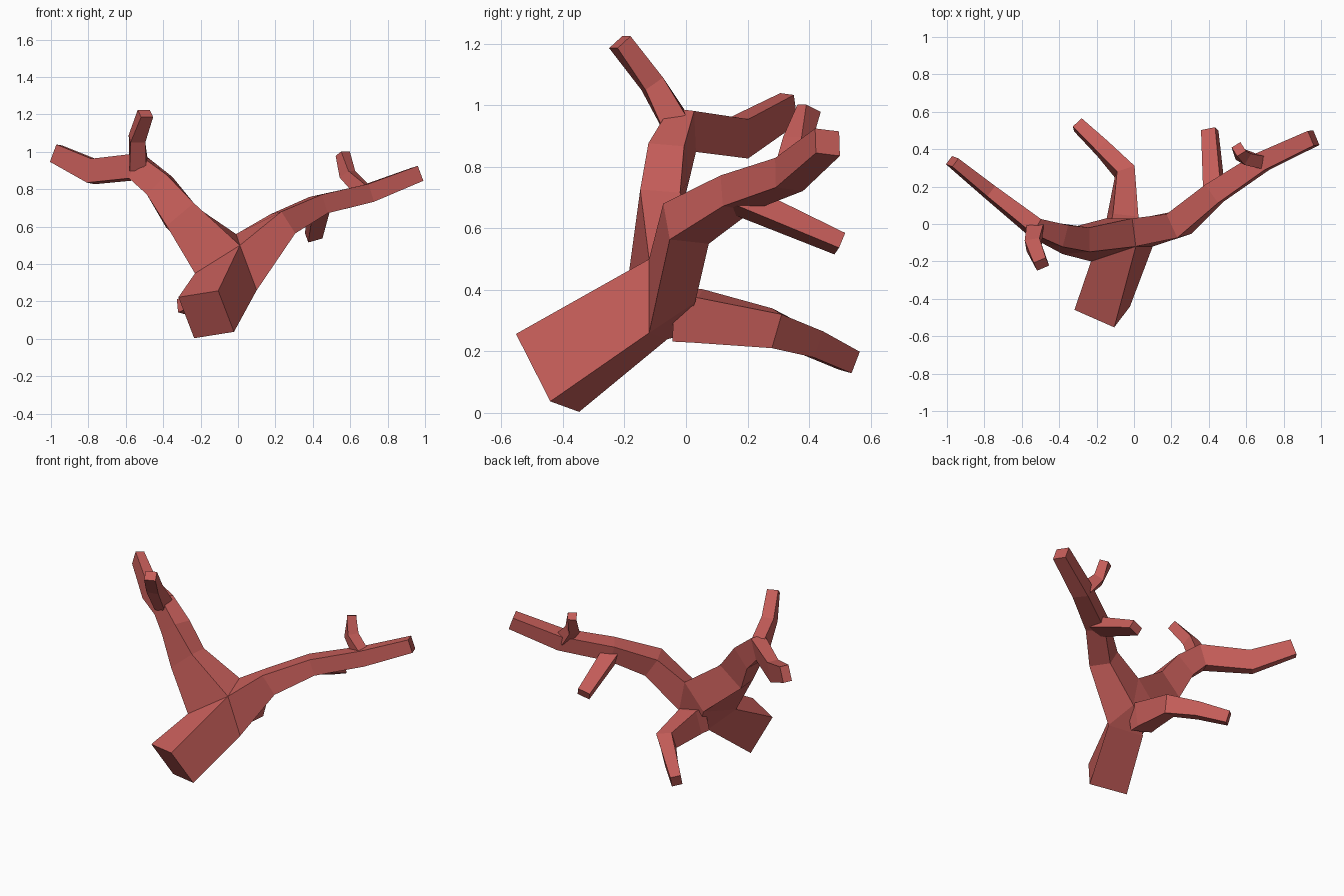
import bpy, bmesh
from mathutils import Vector
from math import sin, cos

if "Cube" in bpy.data.objects:
    bpy.data.objects.remove(bpy.data.objects["Cube"])

bark = bpy.data.materials.new("red_bark")
bark.diffuse_color = (0.56, 0.11, 0.10, 1)
bark.use_nodes = True
bark.node_tree.nodes["Principled BSDF"].inputs["Base Color"].default_value = bark.diffuse_color


def center(ring):
    return sum((v.co for v in ring), Vector()) / len(ring)


def section(c, t, w, h, roll):
    """Four corners of a rectangle across direction t."""
    s = t.cross(Vector((0, 0, 1))).normalized()
    u = s.cross(t).normalized()
    s, u = s * cos(roll) + u * sin(roll), u * cos(roll) - s * sin(roll)
    return [c + s * w * a / 2 + u * h * b / 2 for a, b in ((-1, -1), (1, -1), (1, 1), (-1, 1))]


def limb(bm, start, sections, roll=0.0):
    """Grow a four-sided limb from a ring of verts; sections are (x, y, z, width, height)."""
    ring = start
    pts = [center(start)] + [Vector(s[:3]) for s in sections]
    for i, sec in enumerate(sections, 1):
        t = (pts[i] - pts[i - 1]).normalized()
        if i < len(pts) - 1:
            t += (pts[i + 1] - pts[i]).normalized()
        cs = section(pts[i], t.normalized(), sec[3], sec[4], roll)
        # line the new corners up with the previous ring
        orders = [o[k:] + o[:k] for o in (cs, cs[::-1]) for k in range(4)]
        off = pts[i] - pts[i - 1]
        best = min(orders, key=lambda o: sum((p - off - v.co).length_squared for p, v in zip(o, ring)))
        new = [bm.verts.new(p) for p in best]
        for k in range(4):
            j = (k + 1) % 4
            bm.faces.new((ring[k], ring[j], new[j], new[k]))
        ring = new
    bm.faces.new(ring)


def finish(bm, name):
    bmesh.ops.recalc_face_normals(bm, faces=bm.faces)
    me = bpy.data.meshes.new(name)
    bm.to_mesh(me)
    bm.free()
    me.materials.append(bark)
    bpy.context.collection.objects.link(bpy.data.objects.new(name, me))


def twig(name, sections, roll=0.0):
    """A closed limb that starts inside its parent."""
    bm = bmesh.new()
    a, b = Vector(sections[0][:3]), Vector(sections[1][:3])
    start = [bm.verts.new(p) for p in section(a, (b - a).normalized(), *sections[0][3:], roll)]
    bm.faces.new(start)
    limb(bm, start, sections[1:], roll)
    finish(bm, name)


# trunk and two main branches grown from the faces of a skewed box
bm = bmesh.new()
D, P, B, C, M, T, K, N = [bm.verts.new(p) for p in (
    (-0.23, -0.20, 0.35), (0.01, -0.12, 0.50), (0.10, -0.12, 0.26), (-0.12, -0.06, 0.24),
    (-0.15, 0.03, 0.40), (-0.01, 0.03, 0.56), (0.03, 0.03, 0.36), (-0.08, -0.02, 0.25))]
for f in ((M, T, K, N), (C, B, K, N), (D, C, N, M)):
    bm.faces.new(f)
limb(bm, [D, P, B, C], [(-0.17, -0.45, 0.13, 0.235, 0.26)], -0.17)
limb(bm, [D, P, T, M], [
    (-0.31, -0.09, 0.66, 0.13, 0.19), (-0.42, -0.055, 0.82, 0.12, 0.15),
    (-0.54, -0.01, 0.92, 0.09, 0.14), (-0.775, 0.175, 0.895, 0.07, 0.13),
    (-0.972, 0.335, 0.99, 0.055, 0.10)], -0.12)
limb(bm, [P, B, K, T], [
    (0.24, 0.0, 0.615, 0.14, 0.14), (0.43, 0.165, 0.715, 0.12, 0.105),
    (0.69, 0.335, 0.775, 0.10, 0.10), (0.96, 0.46, 0.88, 0.085, 0.085)], 0.12)
finish(bm, "trunk_and_main_branches")

# smaller branches
twig("rear_branch", [(-0.07, -0.03, 0.32, 0.15, 0.15), (-0.06, 0.04, 0.315, 0.14, 0.15),
                     (-0.05, 0.28, 0.275, 0.10, 0.115), (-0.17, 0.405, 0.23, 0.08, 0.09),
                     (-0.30, 0.53, 0.17, 0.065, 0.075)], -0.2)
twig("upper_left_twig", [(-0.53, -0.02, 0.92, 0.09, 0.09), (-0.54, -0.11, 1.07, 0.08, 0.07),
                         (-0.495, -0.215, 1.205, 0.07, 0.06)])
twig("drooping_right_twig", [(0.43, 0.16, 0.70, 0.10, 0.08), (0.405, 0.50, 0.55, 0.08, 0.055)], 0.3)
twig("upright_right_twig", [(0.67, 0.335, 0.79, 0.07, 0.08), (0.585, 0.36, 0.88, 0.07, 0.065),
                            (0.56, 0.40, 0.99, 0.055, 0.06)])
